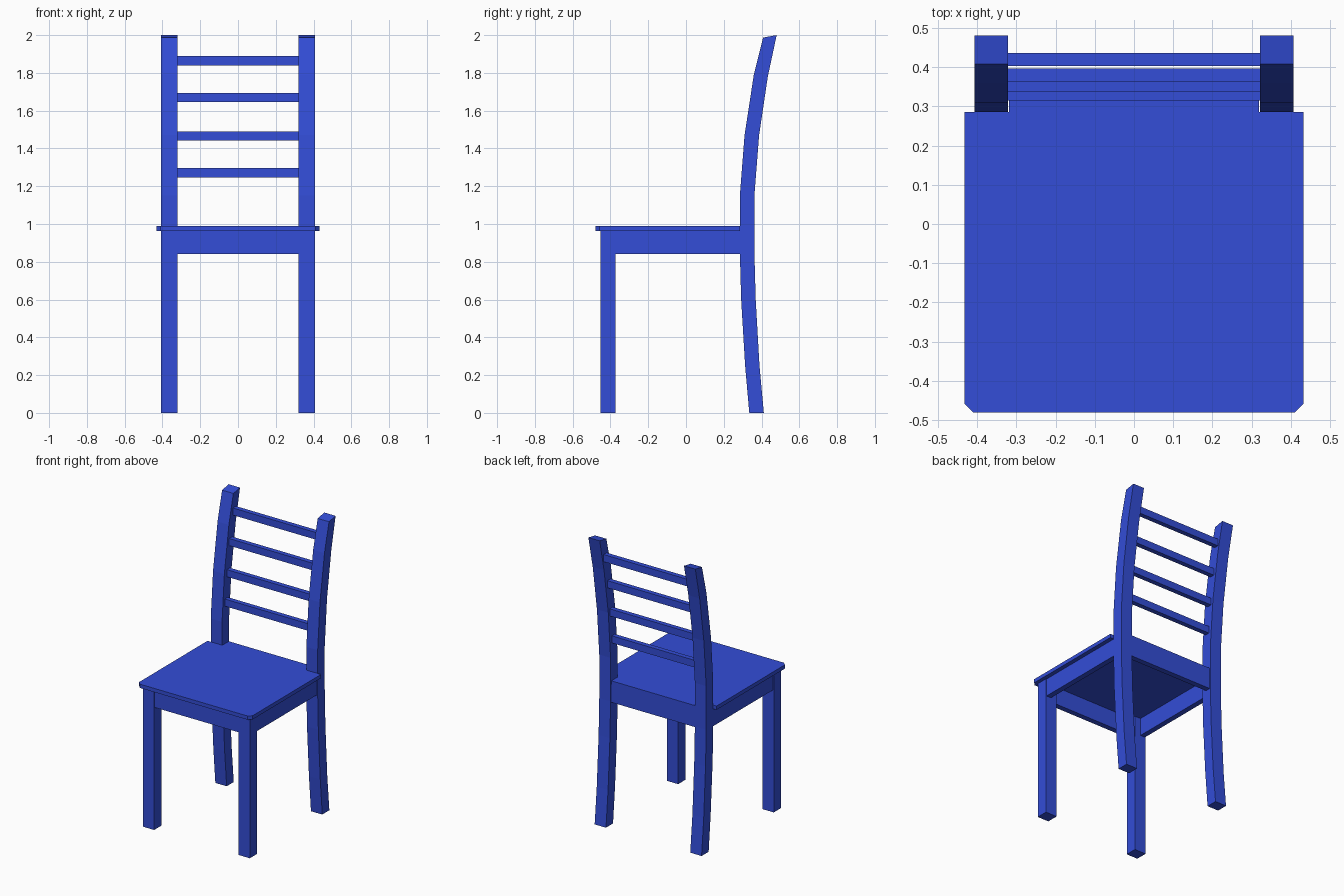
import bpy

if "Cube" in bpy.data.objects:
    bpy.data.objects.remove(bpy.data.objects["Cube"])

mat = bpy.data.materials.new("blue_paint")
mat.diffuse_color = (0.033, 0.075, 0.68, 1)
mat.use_nodes = True
mat.node_tree.nodes["Principled BSDF"].inputs["Base Color"].default_value = mat.diffuse_color


def make(name, verts, faces):
    mesh = bpy.data.meshes.new(name)
    mesh.from_pydata(verts, [], faces)
    mesh.materials.append(mat)
    obj = bpy.data.objects.new(name, mesh)
    bpy.context.collection.objects.link(obj)
    return obj


def prism(name, profile, lo, hi, place):
    """Extrude a counter-clockwise closed 2D profile from lo to hi."""
    n = len(profile)
    verts = [place(a, b, h) for h in (lo, hi) for a, b in profile]
    faces = [list(range(n))[::-1], list(range(n, 2 * n))]
    faces += [(i, (i + 1) % n, n + (i + 1) % n, n + i) for i in range(n)]
    return make(name, verts, faces)


def along_z(a, b, h):
    return (a, b, h)


def along_x(a, b, h):
    return (h, a, b)


def box(name, x, y, z):
    rect = [(x[0], y[0]), (x[1], y[0]), (x[1], y[1]), (x[0], y[1])]
    return prism(name, rect, z[0], z[1], along_z)


LEG_IN, LEG_OUT = 0.321, 0.407
APRON_Z = (0.842, 0.964)

# Seat: clipped front corners, rear tongue between the back posts
half = [(0.41, -0.48), (0.432, -0.458), (0.432, 0.285), (0.319, 0.285), (0.319, 0.356)]
seat = half + [(-x, y) for x, y in reversed(half)]
prism("seat", seat, 0.964, 0.99, along_z)

# Curved back post outline in (y, z)
post_front = [(0.335, 0), (0.313, 0.25), (0.292, 0.6), (0.285, 0.85),
              (0.285, 1.15), (0.31, 1.47), (0.359, 1.79), (0.408, 1.987)]
post_back = [(0.412, 0), (0.389, 0.25), (0.369, 0.6), (0.362, 0.85),
             (0.362, 1.15), (0.387, 1.47), (0.433, 1.78), (0.48, 2.0)]
post = post_back + post_front[::-1]

# Legs, posts and side aprons on both sides
for side, s in (("left", -1), ("right", 1)):
    outer = sorted((s * LEG_IN, s * LEG_OUT))
    box("front_leg_" + side, outer, (-0.453, -0.373), (0, 0.964))
    prism("back_post_" + side, post, outer[0], outer[1], along_x)
    box("side_apron_" + side, sorted((s * 0.366, s * 0.403)), (-0.374, 0.29), APRON_Z)

# Front and back aprons
box("front_apron", (-LEG_IN, LEG_IN), (-0.449, -0.412), APRON_Z)
box("back_apron", (-LEG_IN, LEG_IN), (0.319, 0.356), APRON_Z)

# Back slats: front y and bottom z follow the post curve
for i, (y, z) in enumerate([(0.315, 1.247), (0.337, 1.441), (0.363, 1.645), (0.403, 1.84)]):
    box(f"back_slat_{i + 1}", (-LEG_IN - 0.002, LEG_IN + 0.002), (y, y + 0.033), (z, z + 0.049))
